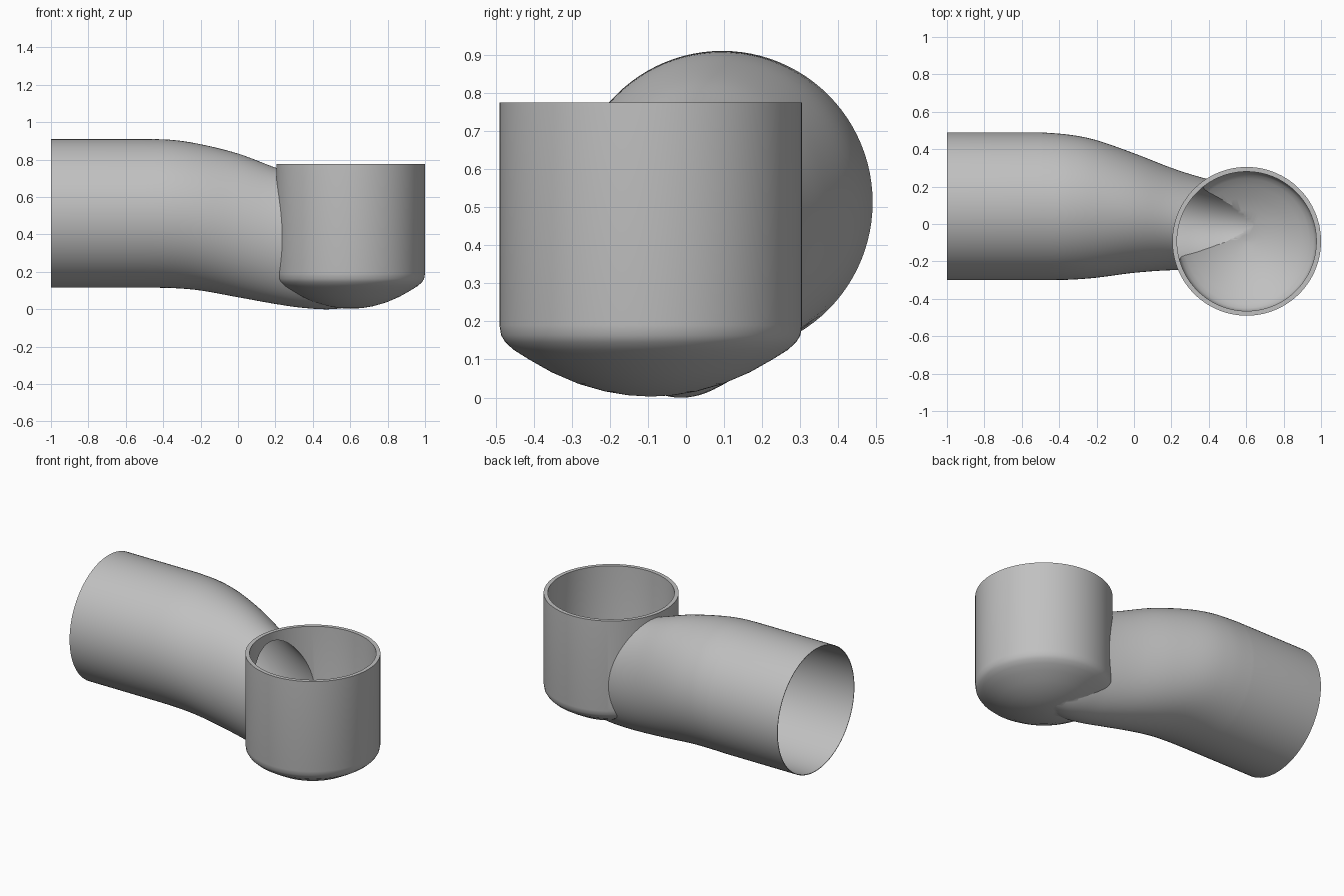
import bpy, bmesh
from math import sin, cos, pi

cube = bpy.data.objects.get("Cube")
if cube:
    bpy.data.objects.remove(cube, do_unlink=True)

SIDES = 96
CUP_X, CUP_Y = 0.6025, -0.0925

grey = bpy.data.materials.new("plain grey")
grey.use_nodes = True
colour = (0.53, 0.53, 0.53, 1)
grey.diffuse_color = colour
grey.node_tree.nodes["Principled BSDF"].inputs["Base Color"].default_value = colour


def skin(name, rings):
    """Closed solid through a list of rings of points."""
    bm = bmesh.new()
    loops = [[bm.verts.new(p) for p in ring] for ring in rings]
    for a, b in zip(loops, loops[1:]):
        for i in range(SIDES):
            j = (i + 1) % SIDES
            bm.faces.new((a[i], a[j], b[j], b[i]))
    bm.faces.new(loops[0])
    bm.faces.new(loops[-1])
    bmesh.ops.recalc_face_normals(bm, faces=bm.faces)
    mesh = bpy.data.meshes.new(name)
    bm.to_mesh(mesh)
    bm.free()
    mesh.materials.append(grey)
    obj = bpy.data.objects.new(name, mesh)
    bpy.context.collection.objects.link(obj)
    return obj


def smooth_path(points, steps=6):
    """Catmull-Rom samples through points of any dimension."""
    pts = [points[0]] + points + [points[-1]]
    out = []
    for p, q, r, s in zip(pts, pts[1:], pts[2:], pts[3:]):
        for k in range(steps):
            t = k / steps
            out.append([0.5 * (2*b + (c - a)*t + (2*a - 5*b + 4*c - d)*t**2
                               + (3*b - a - 3*c + d)*t**3)
                        for a, b, c, d in zip(p, q, r, s)])
    return out + [points[-1]]


# Tube outline: x, front y, back y, bottom z, top z
OUTLINE = [(-0.5, -0.300, 0.490, 0.115, 0.910),
           (-0.35, -0.298, 0.478, 0.113, 0.905),
           (-0.2, -0.287, 0.448, 0.100, 0.882),
           (0.0, -0.261, 0.378, 0.064, 0.832),
           (0.2, -0.247, 0.300, 0.028, 0.757),
           (0.35, -0.250, 0.252, 0.007, 0.710),
           (0.5, -0.245, 0.215, 0.000, 0.690),
           (0.65, -0.230, 0.180, 0.020, 0.680)]


def tube(name, start, lip, wall):
    stations = [(start,) + OUTLINE[0][1:]] + smooth_path(OUTLINE)
    rings = []
    for x, y0, y1, z0, z1 in stations:
        # The wall thins to a fine lip at the open end
        gap = lip + (wall - lip) * min(1, max(0, x + 1))
        ry, rz = (y1 - y0) / 2 - gap, (z1 - z0) / 2 - gap
        rings.append([(x, (y0 + y1) / 2 + ry * cos(2*pi*i/SIDES),
                       (z0 + z1) / 2 + rz * sin(2*pi*i/SIDES))
                      for i in range(SIDES)])
    return skin(name, rings)


def cup(name, profile):
    return skin(name, [[(CUP_X + r * cos(2*pi*(i + 0.5)/SIDES),
                         CUP_Y + r * sin(2*pi*(i + 0.5)/SIDES), z)
                        for i in range(SIDES)] for r, z in profile])


def combine(target, other, operation):
    mod = target.modifiers.new(operation.lower(), 'BOOLEAN')
    mod.object, mod.operation, mod.solver = other, operation, 'EXACT'
    bpy.context.view_layer.objects.active = target
    bpy.ops.object.modifier_apply(modifier=mod.name)
    bpy.data.objects.remove(other, do_unlink=True)


# Outer shell: tube flowing into an upright cup with a bowl-shaped base
bowl = [(0.3975, 0.19), (0.393, 0.163), (0.382, 0.145), (0.36, 0.125),
        (0.32, 0.10), (0.26, 0.066), (0.19, 0.036), (0.12, 0.016),
        (0.06, 0.006), (0.01, 0.003)]
pipe = tube("pipe_elbow", -1.0, 0, 0)
combine(pipe, cup("cup_outside", [(0.3975, 0.775)] + bowl), 'UNION')

# Hollow inside, open at the tube end and at the cup rim
WALL = 0.025
hollow_bowl = [(max(r - WALL, 0.006), z + WALL) for r, z in bowl]
hollow_top = [(0.3975 - WALL, 0.83)]
combine(pipe, tube("tube_hollow", -1.05, 0.003, 0.021), 'DIFFERENCE')
combine(pipe, cup("cup_hollow", hollow_top + hollow_bowl), 'DIFFERENCE')

# Smooth shading with crisp rims
bpy.ops.object.select_all(action='DESELECT')
pipe.select_set(True)
bpy.context.view_layer.objects.active = pipe
bpy.ops.object.shade_smooth_by_angle(angle=pi / 6)
